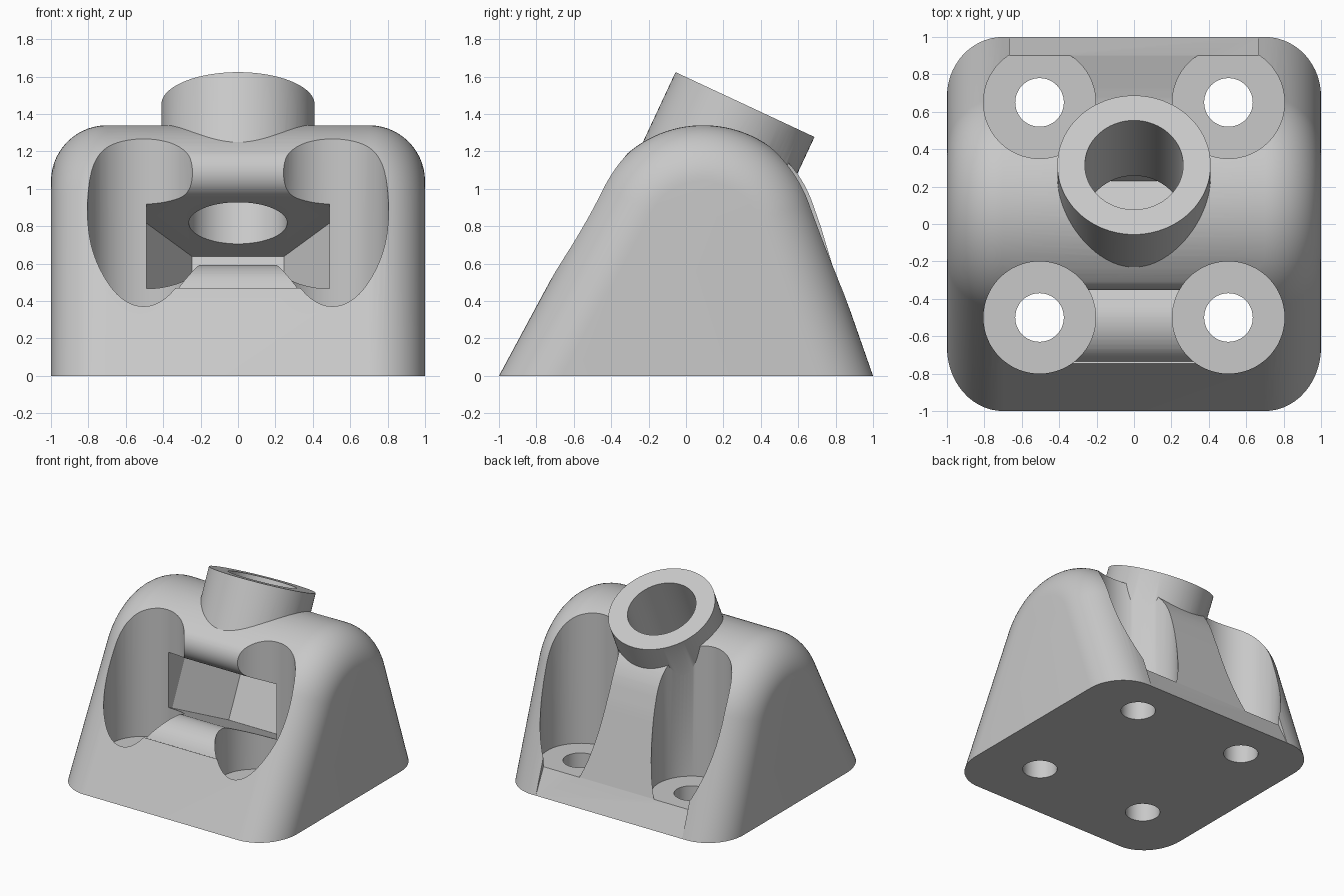
import bpy, bmesh
from math import sin, cos, radians, sqrt, pi

cube = bpy.data.objects.get("Cube")
if cube:
    bpy.data.objects.remove(cube, do_unlink=True)

TILT = radians(25)          # lean of the socket and nut slot
AXIS_V = -0.327             # socket axis in the leaning frame
CEIL, FLOOR = 0.748, 0.338  # nut slot limits in the leaning frame

grey = bpy.data.materials.new("light_grey")
grey.use_nodes = True
grey.diffuse_color = (0.58, 0.58, 0.58, 1)
grey.node_tree.nodes["Principled BSDF"].inputs["Base Color"].default_value = grey.diffuse_color


def loft(name, rings, tilt=0.0):
    """Join equal closed rings of points into a solid."""
    bm = bmesh.new()
    loops = [[bm.verts.new(p) for p in ring] for ring in rings]
    for a, b in zip(loops, loops[1:]):
        for i in range(len(a)):
            j = (i + 1) % len(a)
            bm.faces.new((a[i], a[j], b[j], b[i]))
    bm.faces.new(loops[0][::-1])
    bm.faces.new(loops[-1])
    bmesh.ops.recalc_face_normals(bm, faces=bm.faces)
    mesh = bpy.data.meshes.new(name)
    bm.to_mesh(mesh)
    bm.free()
    mesh.materials.append(grey)
    obj = bpy.data.objects.new(name, mesh)
    obj.rotation_euler.x = -tilt
    bpy.context.collection.objects.link(obj)
    return obj


def cylinder(name, x, y, r, z0, z1, tilt=0.0, sides=64):
    ring = [(x + r * cos(2 * pi * i / sides), y + r * sin(2 * pi * i / sides))
            for i in range(sides)]
    return loft(name, [[(px, py, z) for px, py in ring] for z in (z0, z1)], tilt)


def prism(name, outline, half_width, tilt=0.0):
    return loft(name, [[(x, y, z) for y, z in outline]
                       for x in (-half_width, half_width)], tilt)


def arc(cy, cz, r, a0, a1, n):
    angles = [radians(a0 + (a1 - a0) * i / n) for i in range(n + 1)]
    return [(cy + r * cos(a), cz + r * sin(a)) for a in angles]


# Body: sloped profile with a domed top and rounded side edges
def body_ring(x, inset):
    outline = [(-1 + inset / 0.88, 0)]
    outline += arc(0.0916, 0.721, 0.619 - inset, 151.7, 19.3, 40)
    outline += [(1 - inset / 0.944, 0)]
    return [(x, y, z) for y, z in outline]


ROUND, STEPS = 0.3, 14
half = []
for i in range(STEPS + 1):
    a = pi / 2 * i / STEPS
    half.append((1 - ROUND + ROUND * cos(a), ROUND * (1 - sin(a))))
sections = half + [(-x, d) for x, d in reversed(half)]
body = loft("mount_body", [body_ring(x, d) for x, d in sections])


def combine(tool, operation="DIFFERENCE"):
    tool.hide_render = True
    mod = body.modifiers.new(tool.name, "BOOLEAN")
    mod.operation = operation
    mod.solver = "EXACT"
    mod.object = tool
    bpy.context.view_layer.update()
    bpy.context.view_layer.objects.active = body
    bpy.ops.object.modifier_apply(modifier=mod.name)
    bpy.data.objects.remove(tool, do_unlink=True)


# Screw pockets and through holes
for x in (-0.505, 0.505):
    for y in (-0.5, 0.65):
        combine(cylinder("screw_pocket", x, y, 0.3, 0.2, 2))
        combine(cylinder("screw_hole", x, y, 0.13, -0.1, 0.5, sides=48))

# Relief along the lower back edge and the rib between the back pockets
combine(prism("back_edge_relief",
              [(1, 0), (0.9, 0.2), (0.9, 0.4), (1.2, 0.4), (1.2, 0)], 0.665))
combine(prism("back_rib_relief",
              [(0.9, 0.2), (0.72, 0.8), (1.2, 0.8), (1.2, 0.2)], 0.5))

# Leaning socket tube
combine(cylinder("socket", 0, AXIS_V, 0.41, 0.9, 1.448, TILT, 96), "UNION")

# Nut slot open to the front, with rounded lips
slot = [(AXIS_V, FLOOR)]
slot += arc(-0.624, FLOOR - 0.24, 0.24, 90, 177, 14)
slot += [(-1.3, 0.13), (-1.3, 1.216)]
slot += arc(-0.644, CEIL + 0.15, 0.15, 154, 270, 16)
slot += [(AXIS_V, CEIL)]
combine(prism("nut_slot", slot, 0.489, TILT))
combine(cylinder("nut_seat", 0, AXIS_V, 0.49, FLOOR - 0.001, CEIL + 0.001, TILT, 6))

# Socket bore down into the nut slot
combine(cylinder("socket_bore", 0, AXIS_V, 0.263, 0.6, 1.7, TILT))

bpy.ops.object.select_all(action="DESELECT")
body.select_set(True)
bpy.context.view_layer.objects.active = body
bpy.ops.object.shade_smooth_by_angle(angle=radians(30))
